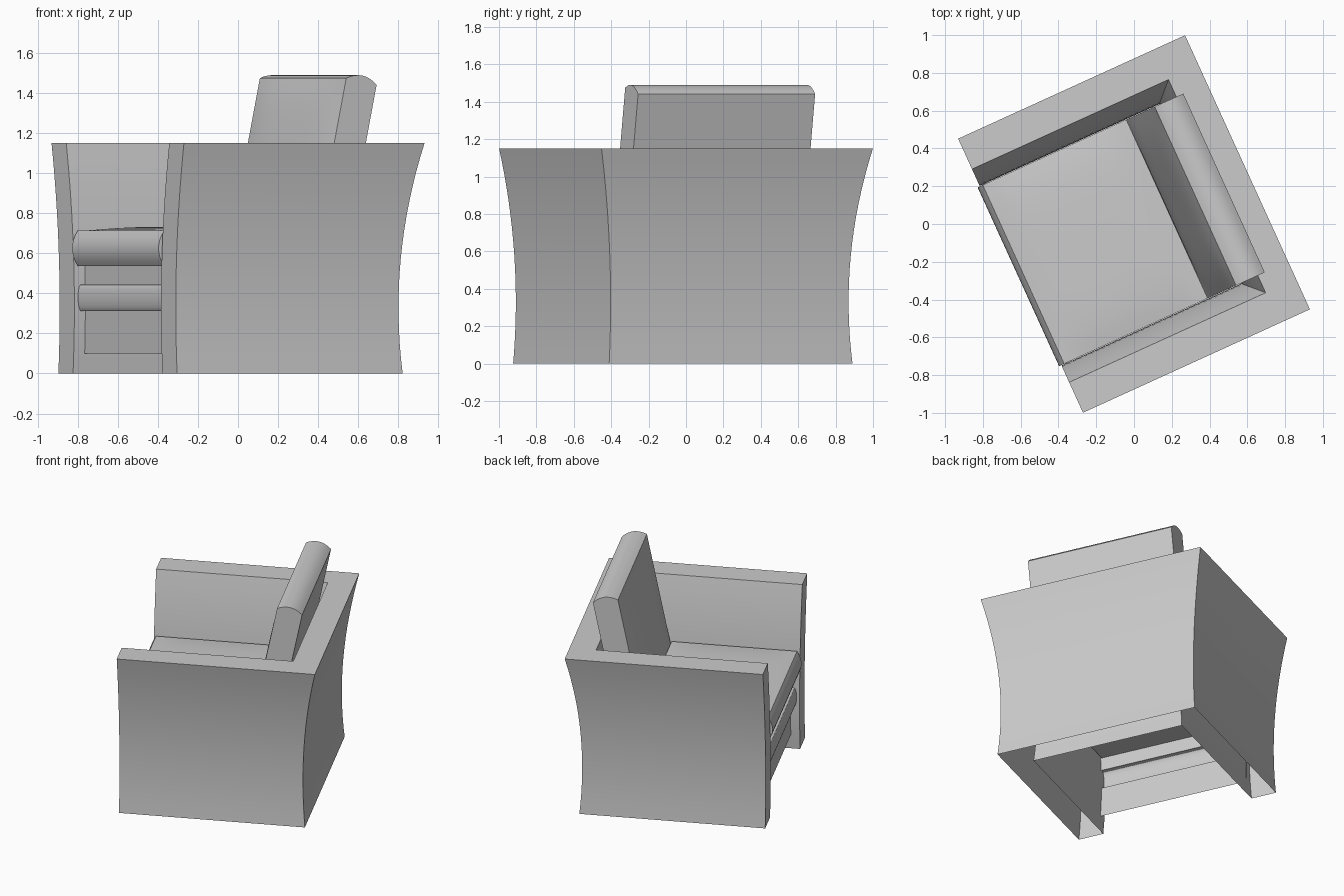
import bpy, bmesh, math
from mathutils import Matrix

if "Cube" in bpy.data.objects:
    bpy.data.objects.remove(bpy.data.objects["Cube"])

TURN = Matrix.Rotation(math.radians(24.5), 4, 'Z')   # whole chair is turned on the floor


def loft(name, rings, closed=True, caps=(False, False)):
    """Skin a list of equal-length point rings into a smooth object."""
    bm = bmesh.new()
    rows = [[bm.verts.new(TURN @ Matrix.Translation(p).translation) for p in r] for r in rings]
    n = len(rows[0])
    for a, b in zip(rows, rows[1:]):
        for i in range(n if closed else n - 1):
            k = (i + 1) % n
            bm.faces.new((a[i], a[k], b[k], b[i]))
    for use, r in zip(caps, (rows[0], rows[-1])):
        if use:
            bm.faces.new(r)
    bmesh.ops.recalc_face_normals(bm, faces=bm.faces)
    me = bpy.data.meshes.new(name)
    bm.to_mesh(me)
    bm.free()
    ob = bpy.data.objects.new(name, me)
    bpy.context.collection.objects.link(ob)
    bpy.ops.object.select_all(action='DESELECT')
    ob.select_set(True)
    bpy.context.view_layer.objects.active = ob
    bpy.ops.object.shade_smooth_by_angle(angle=math.radians(30))
    return ob


# U-shaped flared shell: two arms and the back, open underneath
def shell_ring(z):
    d = 0.098 - 0.146 * (z - 0.33) ** 2
    o, i, b, f = 0.797 - d, 0.62 - d, 0.66 - d, 0.483 - d
    plan = [(-0.66, -o), (b, -o), (b, o), (-0.66, o),
            (-0.66, i), (f, i), (f, -i), (-0.66, -i)]
    return [(x, y, z) for x, y in plan]


loft("arm_and_back_shell", [shell_ring(1.15 * k / 16) for k in range(17)], caps=(False, True))


# Crowned cushion: bulging leading edge, flat underside
def cushion(name, origin, along, up, length, thick=0.175, half=0.52, crown=0.02, bulge=0.03):
    n = 16
    rings = []
    for j in range(n + 1):
        t = 2 * j / n - 1
        prof = []
        for i in range(n + 1):
            s = 2 * i / n - 1
            prof.append((length * i / n, crown * (1 - s ** 4) * (1 - t ** 4)))
        prof.append((length, -thick))
        for i in range(9):
            s = i / 4 - 1
            if i < 8:
                prof.append((-bulge * (1 - s * s), -thick * (1 - i / 8)))
        rings.append([(origin[0] + a * along[0] + h * up[0], t * half,
                       origin[1] + a * along[1] + h * up[1]) for a, h in prof])
    return loft(name, rings, caps=(True, True))


cushion("seat_cushion", (-0.643, 0.713), (1, 0), (0, 1), 0.835)
c, s = math.cos(math.radians(11.5)), math.sin(math.radians(11.5))
cushion("back_cushion", (0.357, 1.475), (-s, -c), (-c, s), 0.83, thick=0.17)

# Front panel sheet with a padded roll across it
roll = [(-0.622 - 0.018 * math.cos(a), 0.378 - 0.067 * math.sin(a))
        for a in [math.pi * (k / 12 - 0.5) for k in range(13)]]
panel = [(-0.60, 0.54), (-0.60, 0.445)] + roll + [(-0.60, 0.311), (-0.60, 0.10)]
loft("front_panel", [[(x, y, z) for x, z in panel] for y in (-0.53, 0.53)], closed=False)
